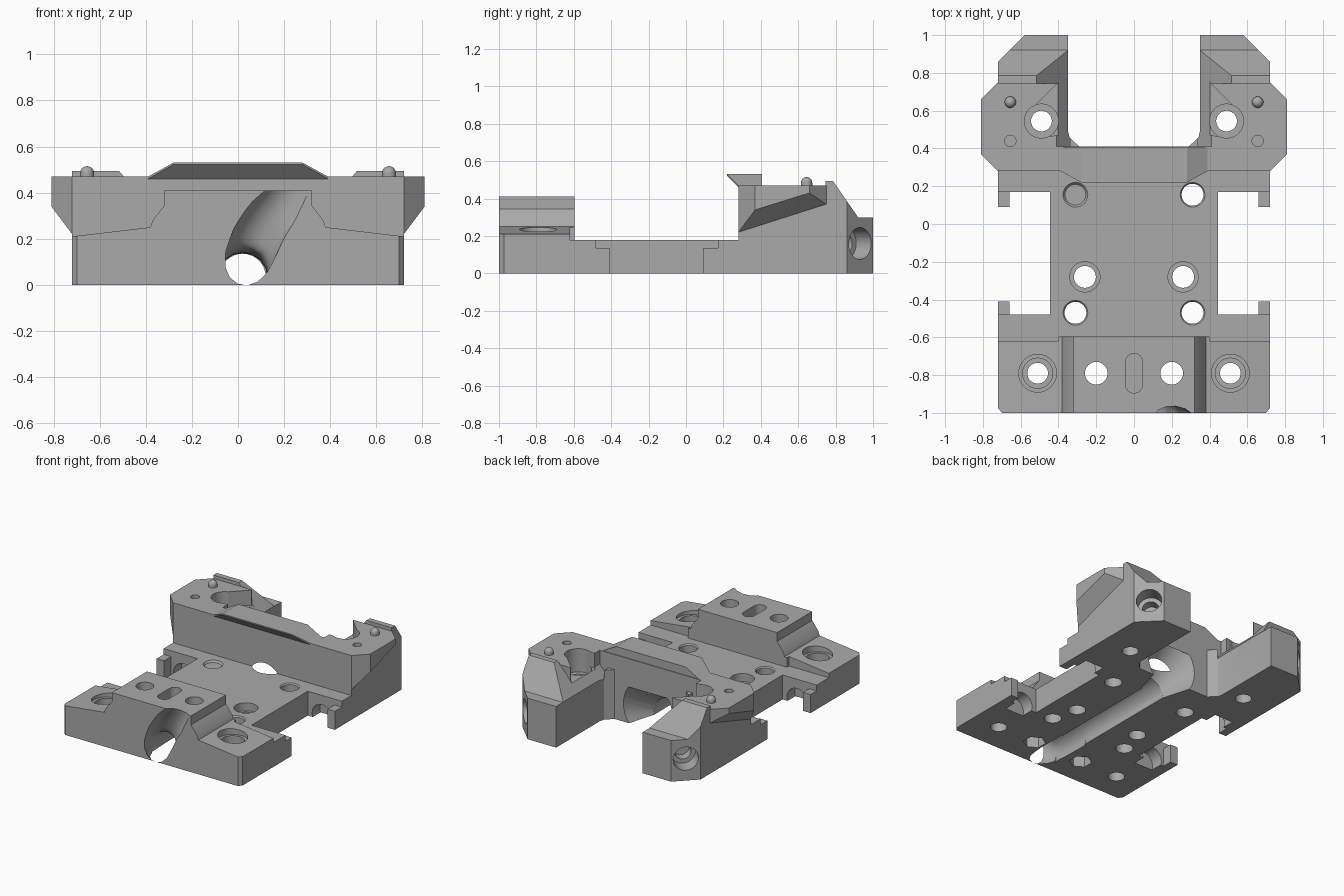
import bpy, bmesh, math
from mathutils import Matrix, Vector

if "Cube" in bpy.data.objects:
    bpy.data.objects.remove(bpy.data.objects["Cube"])

grey = bpy.data.materials.new("printed grey")
grey.use_nodes = True
grey.diffuse_color = (0.4, 0.4, 0.4, 1)
grey.node_tree.nodes["Principled BSDF"].inputs["Base Color"].default_value = grey.diffuse_color


def finish(name, bm):
    bmesh.ops.recalc_face_normals(bm, faces=bm.faces[:])
    mesh = bpy.data.meshes.new(name)
    bm.to_mesh(mesh)
    bm.free()
    mesh.materials.append(grey)
    ob = bpy.data.objects.new(name, mesh)
    bpy.context.collection.objects.link(ob)
    return ob


def prism(name, points, axis, low, high, side=1):
    """Extrude a flat outline along an axis; side=-1 mirrors it in x."""
    place = {"x": lambda u, v, w: (side * w, u, v),
             "y": lambda u, v, w: (side * u, w, v),
             "z": lambda u, v, w: (side * u, v, w)}[axis]
    bm = bmesh.new()
    bottom = [bm.verts.new(place(u, v, low)) for u, v in points]
    top = [bm.verts.new(place(u, v, high)) for u, v in points]
    bm.faces.new(bottom)
    bm.faces.new(top)
    for i in range(len(points)):
        bm.faces.new((bottom[i - 1], bottom[i], top[i], top[i - 1]))
    return finish(name, bm)


def box(name, x_span, y_span, z_span, side=1):
    (left, right), (front, back) = x_span, y_span
    outline = [(left, front), (right, front), (right, back), (left, back)]
    return prism(name, outline, "z", *z_span, side)


def hull(name, points):
    bm = bmesh.new()
    for point in points:
        bm.verts.new(point)
    bmesh.ops.convex_hull(bm, input=bm.verts[:])
    return finish(name, bm)


def rod(name, start, end, radius, end_radius=None, segments=32):
    a, b = Vector(start), Vector(end)
    turn = (b - a).to_track_quat("Z", "Y").to_matrix().to_4x4()
    bm = bmesh.new()
    bmesh.ops.create_cone(bm, cap_ends=True, segments=segments, radius1=radius,
                          radius2=end_radius or radius, depth=(b - a).length,
                          matrix=Matrix.Translation((a + b) / 2) @ turn)
    return finish(name, bm)


def tube(name, path, radius):
    """Round bar swept along a smooth path."""
    curve = bpy.data.curves.new(name, "CURVE")
    curve.dimensions = "3D"
    curve.bevel_depth = radius
    curve.bevel_resolution = 6
    curve.use_fill_caps = True
    curve.resolution_u = 6
    spline = curve.splines.new("NURBS")
    spline.points.add(len(path) - 1)
    for point, co in zip(spline.points, path):
        point.co = (*co, 1)
    spline.order_u, spline.use_endpoint_u = 3, True
    ob = bpy.data.objects.new(name, curve)
    bpy.context.collection.objects.link(ob)
    graph = bpy.context.evaluated_depsgraph_get()
    swept = ob.evaluated_get(graph)
    bm = bmesh.new()
    bm.from_mesh(swept.to_mesh())
    bmesh.ops.remove_doubles(bm, verts=bm.verts[:], dist=0.0001)
    bpy.data.objects.remove(ob)
    return finish(name, bm)


def combine(tool, operation):
    """Merge a tool into the body, or cut it away."""
    mod = body.modifiers.new("combine", "BOOLEAN")
    mod.object, mod.operation, mod.solver = tool, operation, "EXACT"
    graph = bpy.context.evaluated_depsgraph_get()
    mesh = bpy.data.meshes.new_from_object(body.evaluated_get(graph))
    body.modifiers.clear()
    body.data = mesh
    bpy.data.objects.remove(tool)


def add(tool):
    combine(tool, "UNION")


def cut(tool):
    combine(tool, "DIFFERENCE")


def bore(x, y, radius, floor=-1, ceiling=1, rim=None, segments=32):
    """Cut a matching pair of upright holes."""
    for s in SIDES:
        cut(rod("bore", (s * x, y, floor), (s * x, y, ceiling), radius, rim, segments))


def mirrored(half):
    return half + [(-x, v) for x, v in reversed(half)]


SIDES = (1, -1)
WIDE = .72      # half width of the body
DECK = .178     # top of the base plate
WALL = .47      # top of the rear wall
ABOVE = .7      # clear of everything

# Base plate with narrow waist
body = prism("carriage_body", mirrored(
    [(WIDE, -1), (WIDE, -.48), (.445, -.48), (.445, .17), (WIDE, .17), (WIDE, .41)]),
    "z", 0, DECK)

# Front clamp block and raised rear wall
add(prism("front_block", mirrored([(WIDE, .1), (WIDE, .21), (.38, .25), (.37, .28),
                                   (.32, .345), (.32, .41)]), "y", -1, -.595))
add(box("rear_wall", (-WIDE, WIDE), (.28, .41), (.05, WALL)))

# Lip overhanging the rear wall
lip = [(.39, .28, .46), (.39, .28, WALL), (.39, .405, .46), (.39, .405, WALL),
       (.28, .22, .522), (.28, .22, .53), (.28, .405, .53)]
add(hull("lip", [(s * x, y, z) for s in SIDES for x, y, z in lip]))

# Rear ears with outer wings, and the hooks at the waist
ear = [(.28, 0), (1, 0), (1, .3), (.92, .3), (.785, .495), (.745, .495),
       (.745, WALL), (.28, WALL)]
wing = [(.81, .37, .34), (.81, .66, .43), (WIDE, .28, .22), (WIDE, .75, .37)]
for s in SIDES:
    add(prism("ear", ear, "x", .35, WIDE, s))
    corners = wing + [(x, y, WALL) for x, y, z in wing]
    corners += [(.6, y, z) for x, y, z in corners if x == WIDE]
    add(hull("wing", [(s * x, y, z) for x, y, z in corners]))
    add(prism("inner_fillet", [(.28, .4), (.36, .4), (.36, .54), (.342, .46)],
              "z", 0, .36, s))
    for span in ((-.5, -.41), (.09, .2)):
        add(box("hook", (.66, WIDE), span, (0, .135), s))

# Cable channel: along the underside, up through the front, flared at the back
cut(rod("channel", (.02, -.9, .035), (.02, .5, .035), .1))
cut(tube("front_channel", [(.02, -.6, .03), (.02, -.8, .03), (.03, -.96, .08),
                           (.1, -1.02, .25), (.21, -1.07, .38), (.28, -1.1, .5)], .108))
cut(rod("flare", (.02, .2, .03), (.02, .46, .12), .1, .22))

# Rounded slot in the front block
cut(box("slot", (-.045, .045), (-.85, -.73), (.25, ABOVE)))
for y in (-.85, -.73):
    cut(rod("slot_end", (0, y, .25), (0, y, ABOVE), .045))

for s in SIDES:
    # Trimmed corners
    cut(prism("front_corner", [(.69, -1.01), (.74, -1.01), (.74, -.95)],
              "z", -.1, ABOVE, s))
    cut(box("block_step", (.4, .8), (-.62, -.5), (DECK, ABOVE), s))
    cut(prism("ear_corner", [(.58, 1), (WIDE, .86), (.9, .9), (.6, 1.2)],
              "z", -.1, ABOVE, s))
    # Sloped inner faces of the ears and the pocket beside the rear screw
    for edge, height, start, end in ((.53, .51, .745, 1.1), (.41, .37, .41, .746)):
        cut(prism("ear_slope", [(.34, .29), (edge, height), (edge, ABOVE), (.34, ABOVE)],
                  "y", start, end, s))
    cut(prism("ear_pocket", [(.4, .75), (.4, .47), (.49, .46), (.57, .58)],
              "z", .36, ABOVE, s))
    # Stepped screw hole in the trimmed back corner
    for depth, radius in ((.15, .085), (.2, .055)):
        cut(rod("side_hole", (s * WIDE, 1, .16),
                (s * (WIDE - depth), 1 - depth, .16), radius))
    # Cable-tie notches beside the hooks
    for start, end in ((-.4, -.57), (.1, .26)):
        cut(rod("notch", (s * .56, start, .03), (s * .56, end, .03), .08))

# Deck screw holes
for y in (.155, -.47):
    bore(.31, y, .058)
    bore(.31, y, .055, .165, .19, rim=.075)
bore(.26, -.28, .058)
bore(.26, -.28, .08, .12)

# Front block holes with hexagonal nut traps below, and stepped outer holes
bore(.2, -.79, .06)
bore(.2, -.79, .075, -.05, .08, segments=6)
for radius, floor in ((.055, -1), (.08, .1), (.1, .2)):
    bore(.51, -.79, radius, floor)

# Rear stepped holes and small sockets
bore(.49, .545, .055)
bore(.49, .545, .09, .3)
bore(.655, .44, .03, .42)

# Alignment pins with domed ends
parts = [body]
for name, x in (("left_pin", .655), ("right_pin", -.655)):
    bm = bmesh.new()
    bmesh.ops.create_uvsphere(bm, u_segments=24, v_segments=12, radius=.03,
                              matrix=Matrix.Translation((x, .645, .485)))
    bmesh.ops.create_cone(bm, cap_ends=True, segments=24, radius1=.03, radius2=.03,
                          depth=.04, matrix=Matrix.Translation((x, .645, .465)))
    parts.append(finish(name, bm))

bpy.ops.object.select_all(action="DESELECT")
for part in parts:
    part.select_set(True)
bpy.context.view_layer.objects.active = body
bpy.ops.object.shade_smooth_by_angle(angle=math.radians(25))
